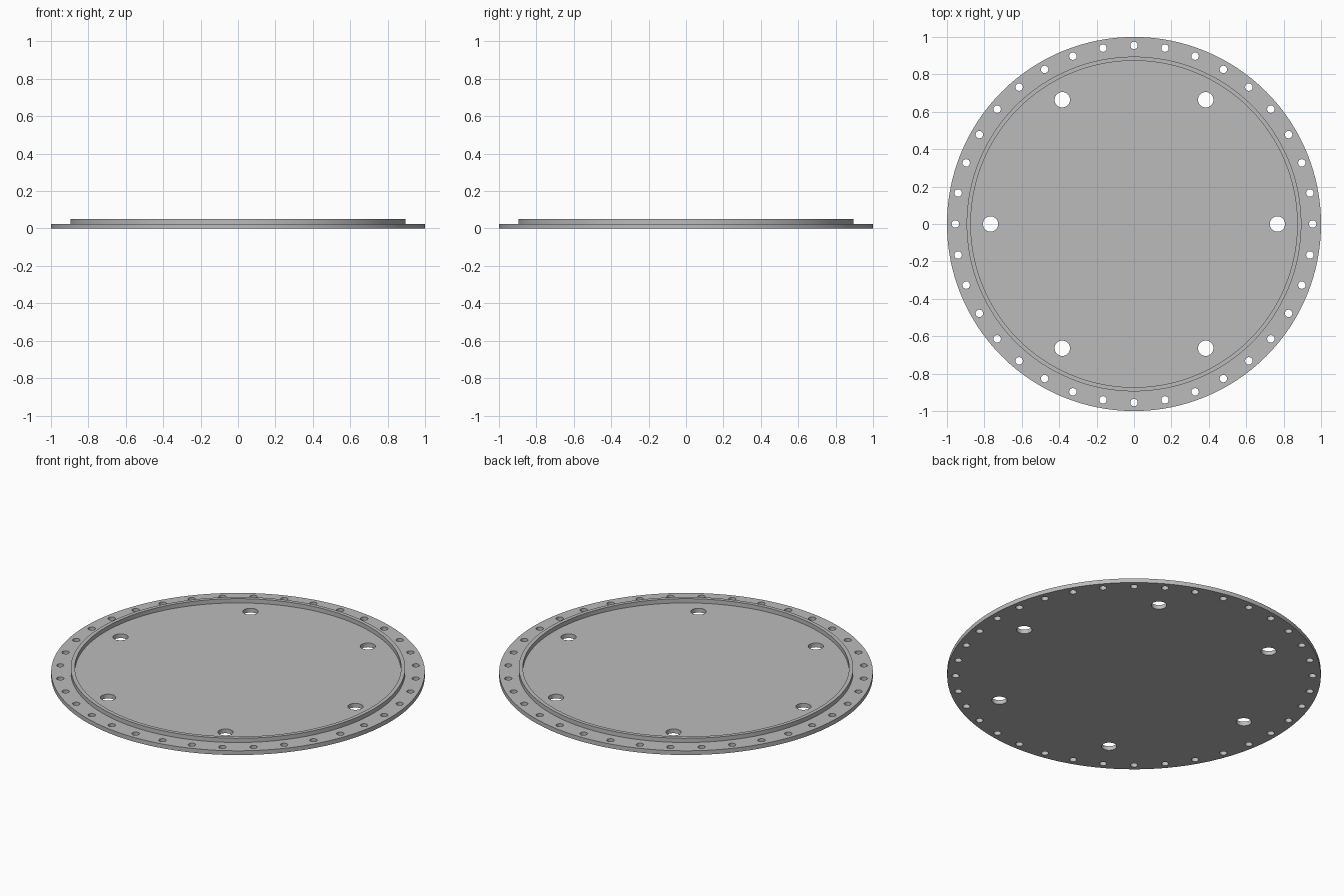
import bpy
import bmesh
from math import cos, sin, tau, radians

if "Cube" in bpy.data.objects:
    bpy.data.objects.remove(bpy.data.objects["Cube"])

PLATE_TOP, RIM_TOP = 0.025, 0.05
SEGMENTS = 128

steel = bpy.data.materials.new("light grey metal")
steel.use_nodes = True
grey = (0.5, 0.5, 0.5, 1)
steel.diffuse_color = grey
steel.node_tree.nodes["Principled BSDF"].inputs["Base Color"].default_value = grey


def make_object(name, bm):
    bmesh.ops.recalc_face_normals(bm, faces=bm.faces)
    mesh = bpy.data.meshes.new(name)
    bm.to_mesh(mesh)
    bm.free()
    mesh.materials.append(steel)
    obj = bpy.data.objects.new(name, mesh)
    bpy.context.collection.objects.link(obj)
    return obj


def lathe(bm, profile, segments):
    """Turn a (radius, z) profile about z and cap both ends."""
    rings = [[bm.verts.new((r * cos(tau * i / segments), r * sin(tau * i / segments), z))
              for i in range(segments)] for r, z in profile]
    for low, high in zip(rings, rings[1:]):
        for i in range(segments):
            j = (i + 1) % segments
            bm.faces.new((low[i], low[j], high[j], high[i]))
    bm.faces.new(rings[0])
    bm.faces.new(rings[-1])


def hole_circle(bm, count, circle_radius, hole_radius, sides):
    """Add a ring of evenly spaced drill cylinders."""
    for i in range(count):
        a = tau * i / count
        before = set(bm.verts)
        lathe(bm, [(hole_radius, -0.05), (hole_radius, 0.1)], sides)
        new = [v for v in bm.verts if v not in before]
        bmesh.ops.translate(bm, verts=new,
                            vec=(circle_radius * cos(a), circle_radius * sin(a), 0))


# Round cover plate with a raised locating rim
bm = bmesh.new()
lathe(bm, [(1, 0), (1, PLATE_TOP), (0.895, PLATE_TOP), (0.895, RIM_TOP),
           (0.873, RIM_TOP), (0.873, PLATE_TOP)], SEGMENTS)
plate = make_object("flange_plate", bm)

# Drills for the outer bolt holes and the inner large holes
bm = bmesh.new()
hole_circle(bm, 36, 0.955, 0.02, 16)
hole_circle(bm, 6, 0.767, 0.041, 32)
drills = make_object("hole_cutters", bm)

# Cut the holes, then drop the drills
cut = plate.modifiers.new("holes", "BOOLEAN")
cut.operation = "DIFFERENCE"
cut.solver = "EXACT"
cut.object = drills
bpy.context.view_layer.objects.active = plate
plate.select_set(True)
bpy.ops.object.modifier_apply(modifier=cut.name)
bpy.data.objects.remove(drills)

# Smooth round walls, sharp corners
bpy.ops.object.shade_smooth_by_angle(angle=radians(30))
